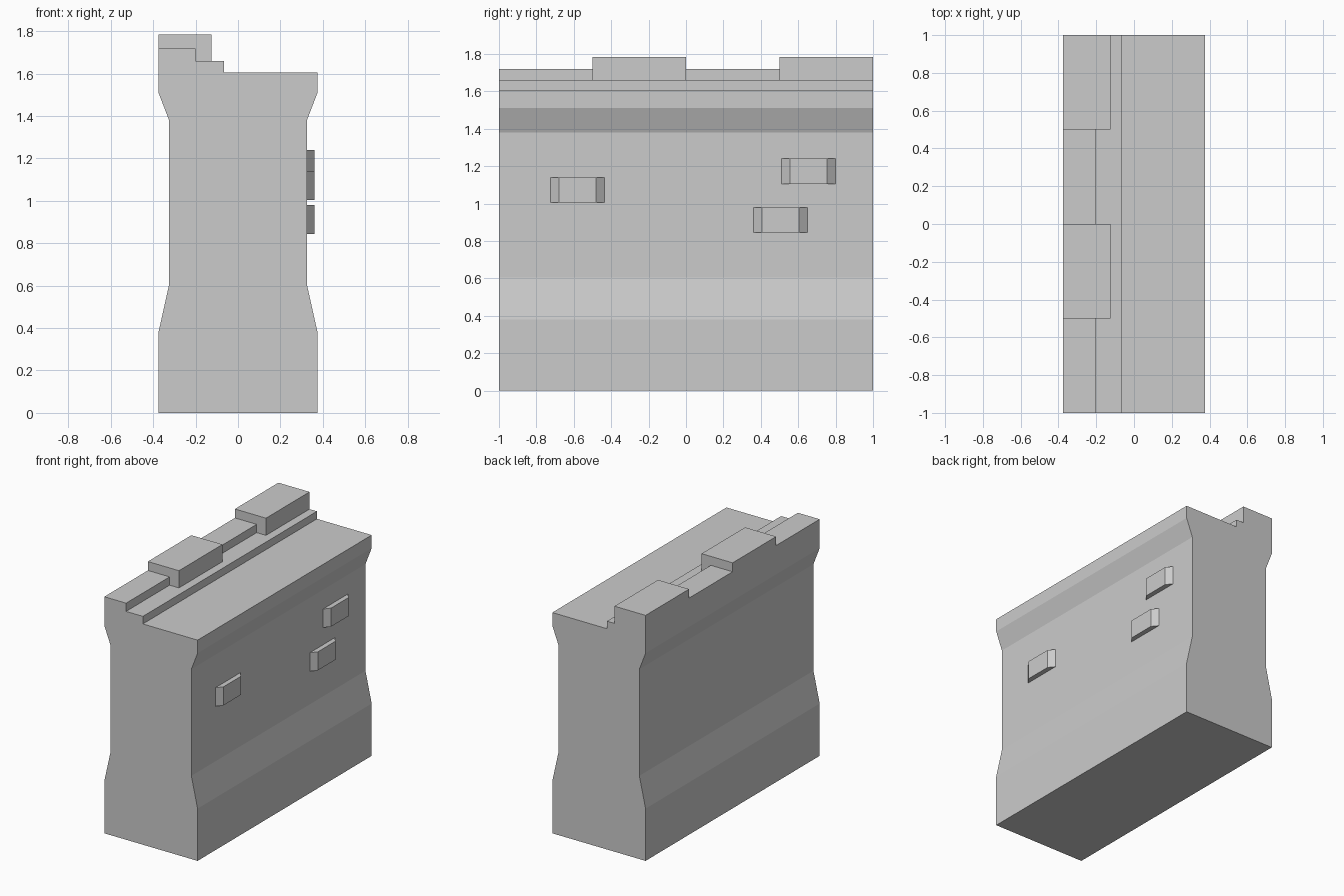
import bpy
import bmesh

cube = bpy.data.objects.get("Cube")
if cube:
    bpy.data.objects.remove(cube, do_unlink=True)

stone = bpy.data.materials.new("grey stone")
stone.use_nodes = True
stone.diffuse_color = (0.6, 0.6, 0.6, 1)
shader = next(n for n in stone.node_tree.nodes if n.type == "BSDF_PRINCIPLED")
shader.inputs["Base Color"].default_value = stone.diffuse_color


def extrude(name, points, vector):
    """Make a flat-faced prism from a planar outline."""
    bm = bmesh.new()
    face = bm.faces.new([bm.verts.new(p) for p in points])
    result = bmesh.ops.extrude_face_region(bm, geom=[face], use_keep_orig=True)
    moved = [v for v in result["geom"] if isinstance(v, bmesh.types.BMVert)]
    bmesh.ops.translate(bm, verts=moved, vec=vector)
    bmesh.ops.recalc_face_normals(bm, faces=bm.faces)
    mesh = bpy.data.meshes.new(name)
    bm.to_mesh(mesh)
    bm.free()
    mesh.materials.append(stone)
    obj = bpy.data.objects.new(name, mesh)
    bpy.context.collection.objects.link(obj)
    return obj


# Wall body: flared base and cornice, with a raised ledge on the parapet side
flank = [(0.375, 0), (0.375, 0.38), (0.325, 0.605), (0.325, 1.38), (0.375, 1.51)]
profile = flank + [(0.375, 1.605), (-0.065, 1.605), (-0.065, 1.66), (-0.375, 1.66)]
profile += [(-x, z) for x, z in reversed(flank)]
extrude("wall_body", [(x, -1, z) for x, z in profile], (0, 2, 0))

# Parapet: low stretches alternate with wider, taller merlons
for i in range(4):
    name, inner, top = [("low_parapet", -0.2, 1.72), ("merlon", -0.125, 1.785)][i % 2]
    y = -1 + i * 0.5
    outline = [(-0.375, 1.66), (inner, 1.66), (inner, top), (-0.375, top)]
    extrude(name, [(x, y, z) for x, z in outline], (0, 0.5, 0))

# Protruding bricks with sloped ends
for y, z in [(-0.58, 1.005), (0.505, 0.845), (0.655, 1.105)]:
    outline = [(0.32, -0.15), (0.36, -0.1), (0.36, 0.1), (0.32, 0.15)]
    extrude("brick", [(x, y + dy, z) for x, dy in outline], (0, 0, 0.135))
